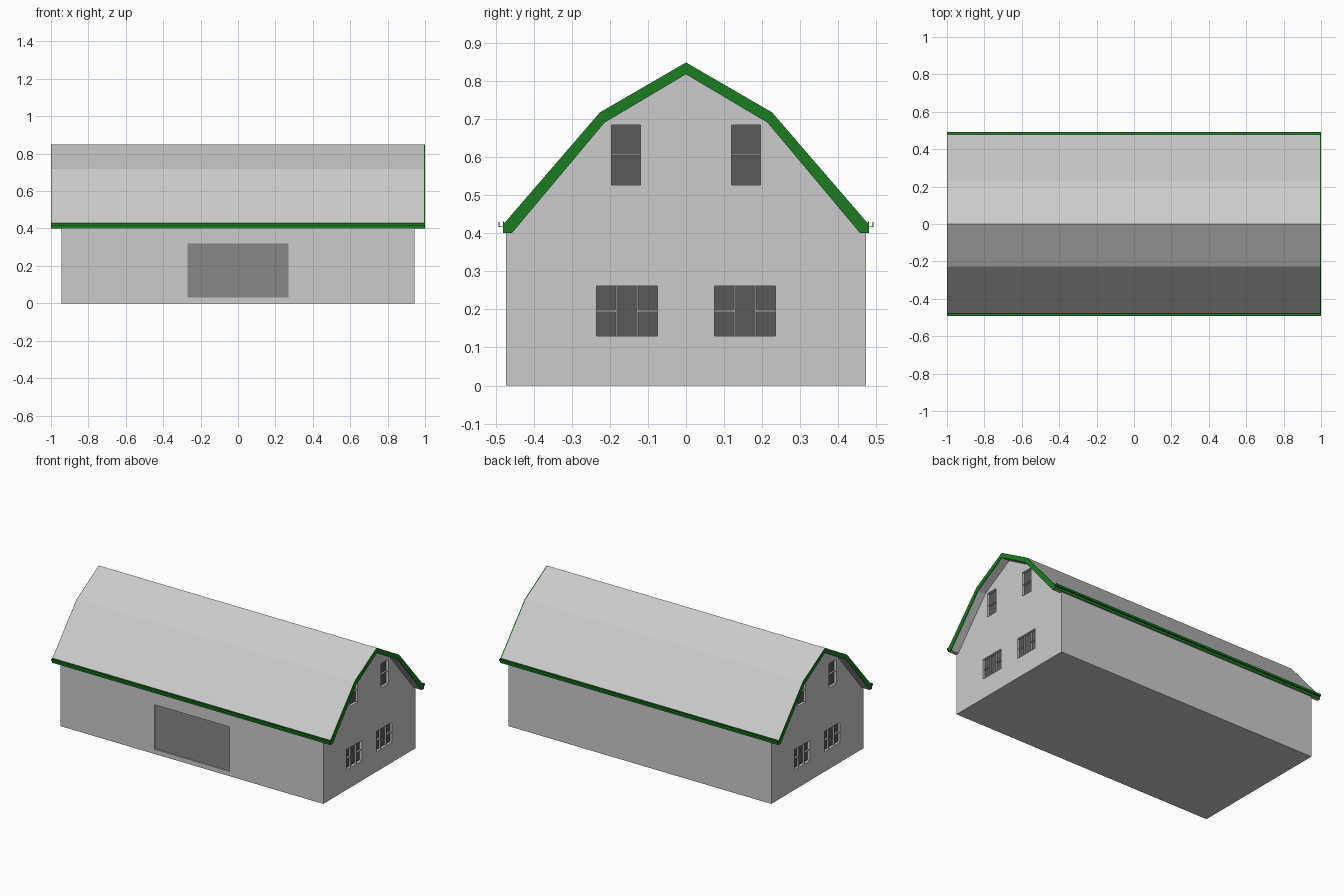
import bpy, bmesh
from mathutils import Vector

if "Cube" in bpy.data.objects:
    bpy.data.objects.remove(bpy.data.objects["Cube"])

WX, WY = 0.943, 0.472      # wall half sizes
RECESS = 0.02              # window depth


def material(name, rgb):
    m = bpy.data.materials.new(name)
    m.diffuse_color = (*rgb, 1)
    m.use_nodes = True
    m.node_tree.nodes["Principled BSDF"].inputs["Base Color"].default_value = m.diffuse_color
    return m


GREEN = material("green_paint", (0.01, 0.2, 0.015))
GLASS = material("dark_glass", (0.1, 0.1, 0.1))
DOOR = material("door_grey", (0.25, 0.25, 0.25))
WHITE = material("white_paint", (0.9, 0.9, 0.9))


def finish(name, bm, mat=None):
    bmesh.ops.recalc_face_normals(bm, faces=bm.faces)
    me = bpy.data.meshes.new(name)
    bm.to_mesh(me)
    bm.free()
    ob = bpy.data.objects.new(name, me)
    bpy.context.collection.objects.link(ob)
    if mat:
        me.materials.append(mat)
    return ob


def extrude_x(name, profile, x0, x1, mat=None):
    """Closed (y, z) profile swept along x."""
    bm = bmesh.new()
    face = bm.faces.new([bm.verts.new((x0, y, z)) for y, z in profile])
    res = bmesh.ops.extrude_face_region(bm, geom=[face])
    verts = [v for v in res["geom"] if isinstance(v, bmesh.types.BMVert)]
    bmesh.ops.translate(bm, verts=verts, vec=(x1 - x0, 0, 0))
    return finish(name, bm, mat)


def boxes(name, spans, mat=None):
    """One object from several boxes (x0, x1, y0, y1, z0, z1)."""
    bm = bmesh.new()
    for s in spans:
        vs = bmesh.ops.create_cube(bm, size=1)["verts"]
        lo, hi = Vector(s[0::2]), Vector(s[1::2])
        bmesh.ops.scale(bm, verts=vs, vec=hi - lo)
        bmesh.ops.translate(bm, verts=vs, vec=(lo + hi) / 2)
    return finish(name, bm, mat)


def mirrored(half):
    """Half outline from eave to ridge, completed on the other side."""
    return half + [(-y, z) for y, z in reversed(half[:-1])]


# Roof outlines
outer = [(0.478, 0.425), (0.226, 0.717), (0, 0.848)]
inner = [(0.457, 0.40), (0.214, 0.69), (0, 0.817)]
band = mirrored([(0.478, 0.40)] + outer) + mirrored(inner)[::-1]

# Walls with gambrel gables
walls = extrude_x("walls", mirrored([(WY, 0), (WY, 0.40), (0.458, 0.405),
                                     (0.216, 0.694), (0, 0.82)]), -WX, WX)

# Window layouts: y0, y1, z0, z1
upper = [(s * 0.157 - 0.043, s * 0.157 + 0.043, 0.522, 0.689) for s in (-1, 1)]
lower = [(s * 0.155 - 0.085, s * 0.155 + 0.085, 0.125, 0.266) for s in (-1, 1)]
door = (-0.27, 0.27, 0.03, 0.32)

# Openings cut into the walls
cuts = [(s * WX - RECESS, s * WX + RECESS, *w) for s in (-1, 1) for w in upper + lower]
cuts.append((door[0], door[1], -WY - 0.01, -WY + 0.01, door[2], door[3]))
cutter = boxes("opening_cutter", cuts)
cutter.hide_render = True
mod = walls.modifiers.new("openings", "BOOLEAN")
mod.operation, mod.solver, mod.object = "DIFFERENCE", "EXACT", cutter
bpy.context.view_layer.objects.active = walls
bpy.ops.object.modifier_apply(modifier=mod.name)
bpy.data.objects.remove(cutter)

# Front door panel
boxes("front_door", [(door[0], door[1], -WY + 0.008, -WY + 0.012, door[2], door[3])], DOOR)

# Windows on both gable ends
for end, s in (("left", -1), ("right", 1)):
    def depth(a, b):
        return tuple(sorted((s * (WX - a), s * (WX - b))))
    glass_x, frame_x, bar_x = depth(0.021, 0.017), depth(0.017, 0.0), depth(0.017, 0.006)
    panes, frames, bars = [], [], []
    t, h = 0.005, 0.0022
    for y0, y1, z0, z1 in upper + lower:
        panes.append((*glass_x, y0, y1, z0, z1))
        frames += [(*frame_x, y0, y0 + t, z0, z1), (*frame_x, y1 - t, y1, z0, z1),
                   (*frame_x, y0 + t, y1 - t, z0, z0 + t), (*frame_x, y0 + t, y1 - t, z1 - t, z1)]
    for y0, y1, z0, z1 in upper:
        zm = (z0 + z1) / 2
        bars.append((*bar_x, y0 + t, y1 - t, zm - h, zm + h))
    for y0, y1, z0, z1 in lower:
        zm = (z0 + z1) / 2
        m0, m1 = y0 + 0.057, y1 - 0.057
        for m in (m0, m1):
            bars.append((*bar_x, m - h, m + h, z0 + t, z1 - t))
        for a, b in ((y0 + t, m0 - h), (m1 + h, y1 - t)):
            bars.append((*bar_x, a, b, zm - h, zm + h))
    boxes(end + "_window_glass", panes, GLASS)
    boxes(end + "_window_frames", frames)
    boxes(end + "_window_bars", bars, WHITE)

# Roof shell and green gable trim
extrude_x("roof", band, -0.998, 0.994)
extrude_x("left_gable_trim", band, -1.0, -0.998, GREEN)
extrude_x("right_gable_trim", band, 0.994, 1.0, GREEN)

# Fascia boards and open gutters along the eaves
for side, s in (("front", -1), ("back", 1)):
    fascia = [(0.478, 0.40), (0.480, 0.40), (0.480, 0.430), (0.478, 0.430)]
    gutter = [(0.480, 0.416), (0.492, 0.416), (0.492, 0.429),
              (0.490, 0.429), (0.490, 0.418), (0.480, 0.418)]
    extrude_x(side + "_fascia", [(s * y, z) for y, z in fascia], -1, 1, GREEN)
    extrude_x(side + "_gutter", [(s * y, z) for y, z in gutter], -1, 1, GREEN)
